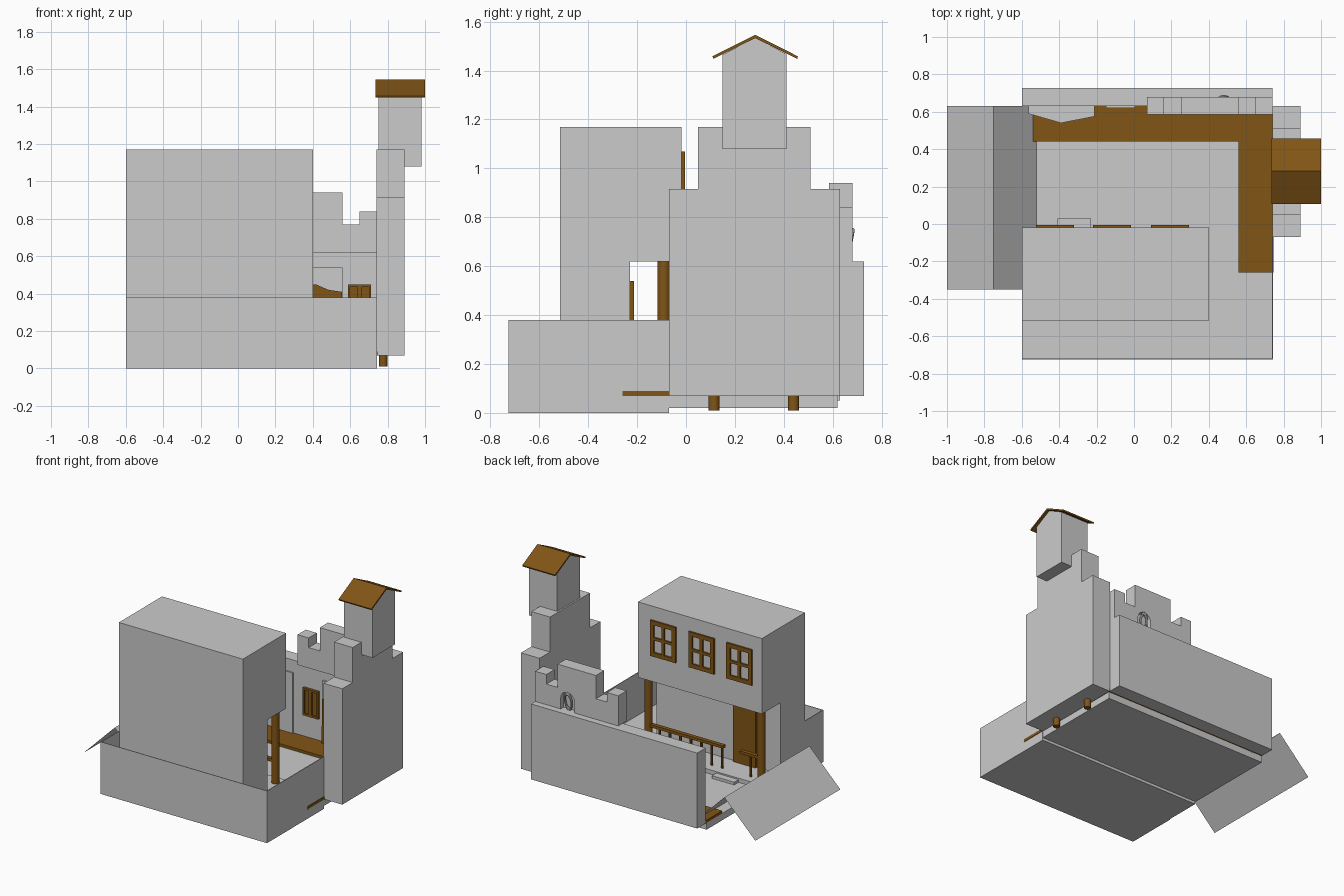
import bpy, bmesh, math
from mathutils import Vector

if "Cube" in bpy.data.objects:
    bpy.data.objects.remove(bpy.data.objects["Cube"])

brown = bpy.data.materials.new("brown_wood")
brown.diffuse_color = (0.22, 0.09, 0.008, 1)
brown.use_nodes = True
brown.node_tree.nodes["Principled BSDF"].inputs["Base Color"].default_value = brown.diffuse_color


def finish(name, bm, mat=None):
    bmesh.ops.recalc_face_normals(bm, faces=bm.faces)
    me = bpy.data.meshes.new(name)
    bm.to_mesh(me)
    bm.free()
    ob = bpy.data.objects.new(name, me)
    bpy.context.collection.objects.link(ob)
    if mat:
        me.materials.append(mat)
    return ob


def add_box(bm, x, y, z):
    vs = bmesh.ops.create_cube(bm, size=1)["verts"]
    for v in vs:
        v.co = Vector((x[0] if v.co.x < 0 else x[1],
                       y[0] if v.co.y < 0 else y[1],
                       z[0] if v.co.z < 0 else z[1]))


def box(name, x, y, z, mat=None):
    bm = bmesh.new()
    add_box(bm, x, y, z)
    return finish(name, bm, mat)


def prism(name, pts, axis, lo, hi, mat=None):
    """Extrude a 2D profile along an axis (remaining axes in x, y, z order)."""
    bm = bmesh.new()

    def place(p, d):
        c = list(p)
        c.insert("xyz".index(axis), d)
        return c
    face = bm.faces.new([bm.verts.new(place(p, lo)) for p in pts])
    new = bmesh.ops.extrude_face_region(bm, geom=[face])["geom"]
    shift = Vector(place((0, 0), hi - lo))
    bmesh.ops.translate(bm, vec=shift, verts=[g for g in new if isinstance(g, bmesh.types.BMVert)])
    return finish(name, bm, mat)


def cylinder(name, x, y, z0, z1, r, mat=None, n=16):
    bpy.ops.mesh.primitive_cylinder_add(vertices=n, radius=r, depth=z1 - z0,
                                        location=(x, y, (z0 + z1) / 2))
    ob = bpy.context.object
    ob.name = name
    if mat:
        ob.data.materials.append(mat)
    bpy.ops.object.shade_smooth_by_angle()
    return ob


# Ground slab and low parapet walls
box("ground_slab", (-.6, .74), (-.72, .62), (.02, .07))
box("front_parapet", (-.6, .742), (-.725, -.72), (0, .38))
box("right_parapet", (.737, .742), (-.72, -.07), (0, .38))
box("left_parapet", (-.6, -.595), (-.72, -.34), (0, .38))
box("front_footing", (-.595, .737), (-.72, -.07), (0, .02))

# Plank walkway around the courtyard
box("walkway_back", (-.6, .745), (.44, .63), (.07, .09), brown)
box("walkway_side", (.56, .745), (-.26, .44), (.07, .09), brown)

# Folded entry ramp (single sheet)
bm = bmesh.new()
rows = [[bm.verts.new((x, y, z)) for y in (-.35, .63)]
        for x, z in ((-1, .05), (-.75, .30), (-.5, .05))]
for a, b in zip(rows, rows[1:]):
    bm.faces.new((a[0], b[0], b[1], a[1]))
finish("entry_ramp", bm)

# House with overhanging upper floor
prism("house", [(-.515, .07), (-.23, .07), (-.23, .62), (-.018, .62), (-.018, 1.17), (-.515, 1.17)],
      "x", -.6, .4)
box("porch_deck", (-.6, .4), (-.23, -.02), (.07, .1))
box("porch_step", (-.41, -.23), (-.02, .03), (.07, .09))
box("house_door", (-.41, -.23), (-.23, -.213), (.1, .54), brown)
for x in (-.545, .365):
    cylinder("porch_post", x, -.09, .1, .62, .027, brown)

# Porch railings on both sides of the step
for x0, x1, n in ((-.23, .36, 7), (-.54, -.38, 2)):
    box("porch_handrail", (x0 - .015, x1), (-.105, -.075), (.25, .27), brown)
    for i in range(n):
        cylinder("baluster", x0 + (x1 - x0) * i / n, -.09, .1, .25, .009, brown, 8)

# Upper windows: frame with a cross
for x0 in (-.525, -.22, .09):
    x1, z0, z1, t = x0 + .205, .81, 1.07, .03
    bm = bmesh.new()
    for xs in ((x0, x0 + t), (x1 - t, x1), (x0 + .092, x0 + .113)):
        add_box(bm, xs, (-.02, -.005), (z0, z1))
    for zs in ((z0, z0 + t), (z1 - t, z1), (.93, .95)):
        add_box(bm, (x0, x1), (-.02, -.006), zs)
    finish("upper_window", bm, brown)

# Back wall
box("back_wall", (-.6, .74), (.63, .728), (.07, .62))

# Stepped gable on the back wall with an arched bell opening
prism("stepped_gable", [(.07, .62), (.07, .84), (.16, .84), (.16, .77), (.25, .77), (.25, .94),
                        (.56, .94), (.56, .77), (.65, .77), (.65, .84), (.74, .84), (.74, .62)],
      "y", .585, .68)
gable = bpy.context.scene.objects["stepped_gable"]
arch = [(.425, .6), (.535, .6)] + [(.48 + .055 * math.cos(a), .70 + .055 * math.sin(a))
                                   for a in (math.pi * i / 8 for i in range(9))]
cutter = prism("arch_cutter", arch, "y", .645, .7)
cutter.hide_render = True
cutter.hide_viewport = True
mod = gable.modifiers.new("arch", "BOOLEAN")
mod.object = cutter
mod.solver = "EXACT"
bpy.ops.mesh.primitive_torus_add(location=(.48, .67, .685), rotation=(math.radians(80), 0, 0),
                                 major_radius=.04, minor_radius=.009,
                                 major_segments=20, minor_segments=8)
ring = bpy.context.object
ring.name = "arch_ring"
ring.scale = (.65, 1.5, 1)
bpy.ops.object.shade_smooth_by_angle()

# Inner face of the back wall: panels, ogee door, shutters, pointed bay
box("door_panel", (.25, .56), (.615, .63), (.09, .54))
half = [(.155, .09), (.15, .41), (.08, .42), (.045, .435), (.012, .45)]
prism("ogee_door", [(.405 + x, z) for x, z in half] + [(.405 - x, z) for x, z in reversed(half)],
      "y", .605, .62, brown)
box("wall_panel", (-.15, .005), (.62, .63), (.09, .53))
for xc in (.155, .65):
    bm = bmesh.new()
    for s in (-1, 1):
        c = xc + s * .031
        add_box(bm, (c - .03, c + .03), (.62, .63), (.25, .45))
        for e in (-.025, .025):
            add_box(bm, (c + e - .006, c + e + .006), (.61, .63), (.25, .45))
        for z in (.25, .435):
            add_box(bm, (c - .03, c + .03), (.611, .63), (z, z + .015))
    finish("shutters", bm, brown)
prism("pointed_bay", [(-.565, .63), (-.21, .63), (-.21, .575), (-.39, .54), (-.565, .59)],
      "z", .09, .54)

# Stepped tower wall on the right
prism("tower", [(-.07, .07), (.63, .07), (.63, .915), (.51, .915), (.51, 1.17),
                (.05, 1.17), (.05, .915), (-.07, .915)], "x", .74, .89)
prism("turret", [(.15, 1.08), (.41, 1.08), (.41, 1.468), (.283, 1.535), (.15, 1.465)],
      "x", .752, .98)
prism("turret_roof", [(.112, 1.448), (.283, 1.533), (.455, 1.448), (.458, 1.458),
                      (.283, 1.546), (.108, 1.458)], "x", .735, 1.0, brown)
for y in (.115, .44):
    cylinder("tower_peg", .776, y, .01, .09, .023, brown)
